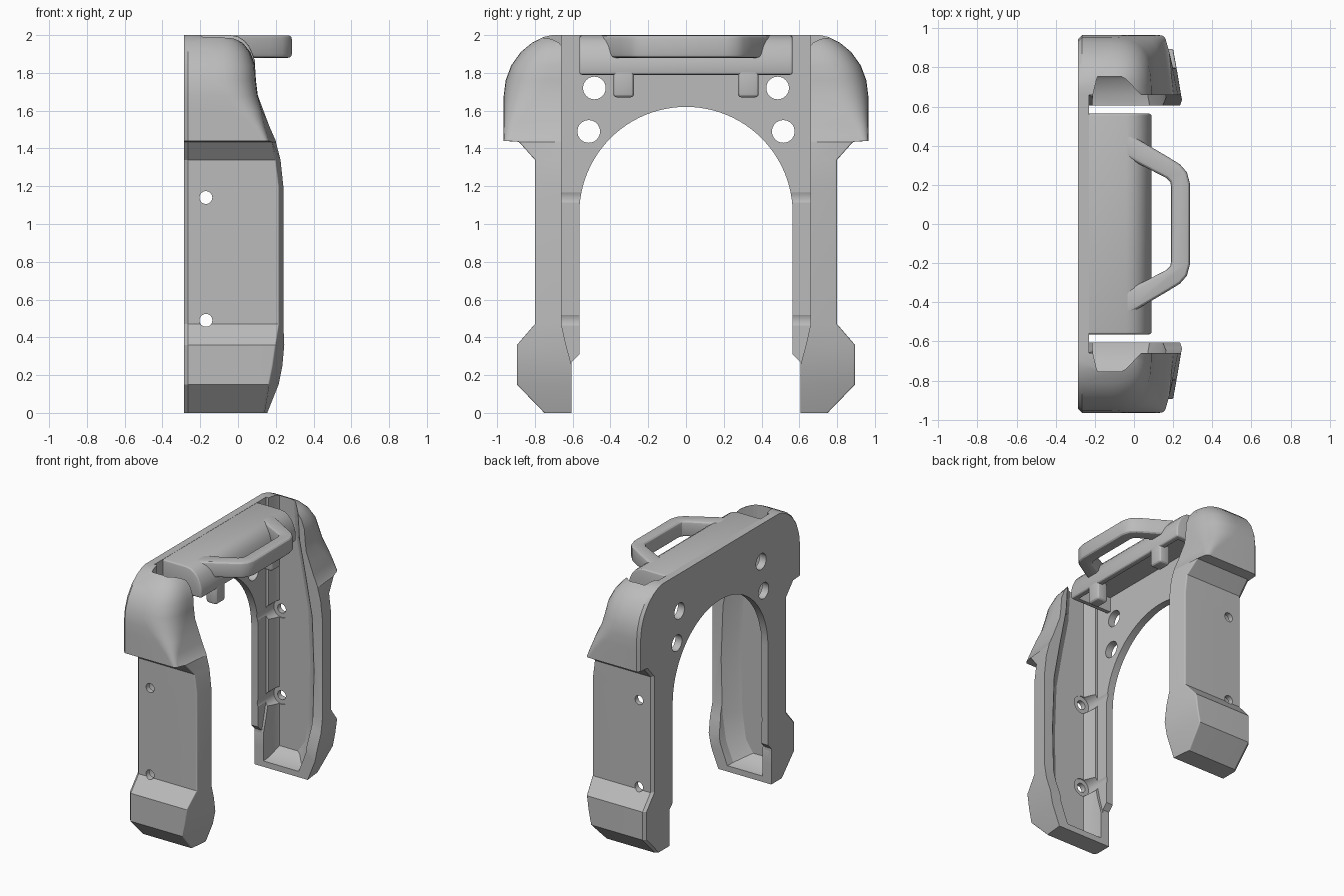
import bpy
import bmesh
from math import sin, cos, pi, radians
from mathutils import Vector

default_cube = bpy.data.objects.get("Cube")
if default_cube:
    bpy.data.objects.remove(default_cube, do_unlink=True)

# One flat grey for the whole casting
grey = bpy.data.materials.new("plain grey")
grey.use_nodes = True
grey.diffuse_color = (0.5, 0.5, 0.5, 1)
grey.node_tree.nodes["Principled BSDF"].inputs["Base Color"].default_value = grey.diffuse_color

BACK, PLATE_FRONT = -0.285, -0.23


def loft(name, rings):
    """Closed solid through rings of equal point count."""
    mesh = bpy.data.meshes.new(name)
    bm = bmesh.new()
    loops = [[bm.verts.new(point) for point in ring] for ring in rings]
    count = len(loops[0])
    for lower, upper in zip(loops, loops[1:]):
        for i in range(count):
            j = (i + 1) % count
            bm.faces.new((lower[i], lower[j], upper[j], upper[i]))
    bm.faces.new(loops[0])
    bm.faces.new(loops[-1])
    bmesh.ops.recalc_face_normals(bm, faces=bm.faces)
    bm.to_mesh(mesh)
    bm.free()
    mesh.materials.append(grey)
    obj = bpy.data.objects.new(name, mesh)
    bpy.context.collection.objects.link(obj)
    return obj


def extrude(name, outline, axis, start, end):
    """Prism of a flat outline, pushed along the x, y or z axis."""
    def place(point, depth):
        coords = list(point)
        coords.insert("xyz".index(axis), depth)
        return coords
    return loft(name, [[place(p, d) for p in outline] for d in (start, end)])


def box(name, x, y, z):
    return extrude(name, [(x[0], y[0]), (x[1], y[0]), (x[1], y[1]), (x[0], y[1])], "z", *z)


def circle(u, v, radius, steps=32):
    return [(u + radius * cos(2 * pi * i / steps), v + radius * sin(2 * pi * i / steps))
            for i in range(steps)]


def apply_modifier(obj, kind, **settings):
    modifier = obj.modifiers.new(kind.title(), kind)
    for key, value in settings.items():
        setattr(modifier, key, value)
    bpy.context.view_layer.objects.active = obj
    bpy.ops.object.modifier_apply(modifier=modifier.name)


def cut(obj, cutter):
    apply_modifier(obj, "BOOLEAN", object=cutter, operation="DIFFERENCE", solver="EXACT")
    bpy.data.objects.remove(cutter, do_unlink=True)


def soften(obj, width, segments=3):
    apply_modifier(obj, "BEVEL", width=width, segments=segments, limit_method="ANGLE",
                   angle_limit=radians(35))


def finish(obj, mirrored=False):
    if mirrored:
        apply_modifier(obj, "MIRROR", use_axis=(False, True, False), use_clip=False)
    bpy.ops.object.select_all(action="DESELECT")
    obj.select_set(True)
    bpy.context.view_layer.objects.active = obj
    bpy.ops.object.shade_smooth_by_angle(angle=radians(28))


def arm_ring(z, y_in, y_out, x_in, x_out, radius):
    """Arm section: square at the back, rounded at the outer front corner."""
    inner, corner = Vector((x_in, y_in)), Vector((x_out, y_out))
    start = corner + (inner - corner).normalized() * radius
    end = corner - Vector((radius, 0))
    ring = [(BACK, y_in, z), (x_in, y_in, z)]
    for i in range(9):
        t = i / 8
        p = start * (1 - t) ** 2 + corner * 2 * t * (1 - t) + end * t * t
        ring.append((p.x, p.y, z))
    return ring + [(BACK + 0.02, y_out, z), (BACK, y_out - 0.02, z)]


# Arms: foot, straight leg and domed shoulder in one loft
arm_sections = [
    (0, .605, .75, .155, .14, .01),
    (.15, .605, .895, .215, .165, .01),
    (.25, .605, .895, .235, .185, .01),
    (.36, .635, .895, .245, .2, .01),
    (.47, .66, .8, .24, .217, .01),
    (1.2, .66, .8, .24, .217, .01),
    (1.34, .66, .8, .225, .2, .01),
    (1.435, .66, .885, .2, .18, .01),
    (1.44, .66, .965, .2, .16, .03),
    (1.52, .66, .965, .165, .135, .06),
    (1.6, .66, .965, .135, .12, .12),
    (1.68, .66, .965, .105, .1, .18),
    (1.76, .66, .955, .095, .09, .21),
    (1.84, .66, .925, .09, .08, .2),
    (1.91, .66, .875, .065, .05, .17),
    (1.96, .66, .815, .025, .01, .12),
    (1.99, .66, .755, -.025, -.04, .07),
    (2, .66, .71, -.06, -.07, .03),
]
arms = loft("side_arms", [arm_ring(*section) for section in arm_sections])

# Long curved channel down the inner face, open at the top
channel_front = [(.07, .05), (.13, .2), (.16, .4), (.17, .8), (.155, 1.2),
                 (.1, 1.5), (.05, 1.75), (.03, 2.05)]


def channel_ring(y, inset):
    lift = inset * 0.6
    ring = [(PLATE_FRONT + 0.02 + inset / 4, y, 2.05)]
    ring.append((PLATE_FRONT + 0.02 + inset / 4, y, 0.05 + lift))
    return ring + [(x - inset, y, z + lift if z < 0.1 else z) for x, z in channel_front]


cut(arms, loft("channel_cutter", [channel_ring(.55, -.02), channel_ring(.66, 0),
                                  channel_ring(.74, .075), channel_ring(.755, .1)]))

# Back plate: half of an arch, mirrored
arch = [(0.565 * sin(a), 1.055 + 0.565 * cos(a)) for a in (i * pi / 48 for i in range(25))]
half_plate = arch + [(.565, .31), (.605, .27), (.605, 0), (.67, 0), (.67, 2), (0, 2)]
plate = extrude("back_plate", half_plate, "x", BACK, PLATE_FRONT)
for y, z in ((.485, 1.72), (.515, 1.49)):
    cut(plate, extrude("hole_cutter", circle(y, z, .06), "x", -1, 1))

# Screw holes through the arms, with counterbores that graze the plate
for z in (.49, 1.14):
    cut(arms, extrude("screw_cutter", circle(-.17, z, .034), "y", .5, 1))
    for part in (arms, plate):
        cut(part, extrude("bore_cutter", circle(-.17, z, .066), "y", .5, .762))
finish(arms, mirrored=True)
finish(plate, mirrored=True)

# Top housing: rolled front edge, hollow from below
housing_profile = [(PLATE_FRONT - .01, 1.79), (PLATE_FRONT - .01, 2), (-.04, 2), (0, 1.993),
                   (.035, 1.97), (.06, 1.94), (.078, 1.9), (.09, 1.86), (.09, 1.79)]
housing = extrude("top_housing", housing_profile, "y", -.565, .565)
soften(housing, .015)
cut(housing, box("hollow_cutter", (PLATE_FRONT, .05), (-.525, .525), (1.7, 1.9)))
finish(housing)

# Hanging catches under the housing lip
catch = box("front_catches", (.0, .09), (.275, .385), (1.67, 1.82))
soften(catch, .02)
finish(catch, mirrored=True)

# Carry handle: bent bar flush with the top
outer = [(-.06, .48), (.17, .345), (.235, .305), (.27, .265), (.285, .21)]
inner = [(.19, .19), (.185, .215), (.165, .235), (.04, .3), (-.06, .35)]
mirror = lambda points: [(x, -y) for x, y in reversed(points)]
outline = outer + mirror(outer) + mirror(inner)[0:] + inner
handle = extrude("carry_handle", outline, "z", 1.88, 1.999)
soften(handle, .02)
finish(handle)
